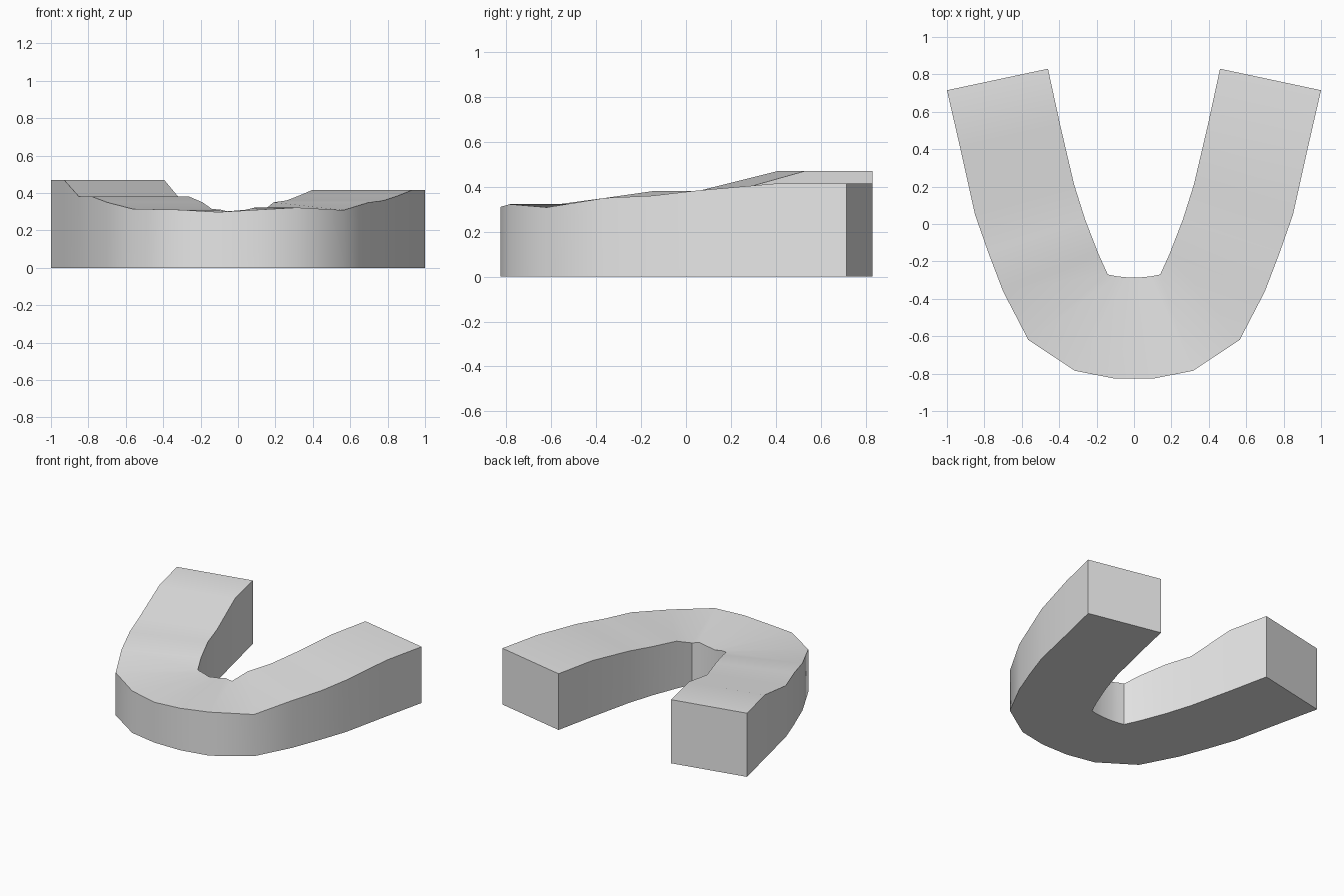
import bpy
import bmesh
import math

if "Cube" in bpy.data.objects:
    bpy.data.objects.remove(bpy.data.objects["Cube"], do_unlink=True)


def make_material(name, colour):
    material = bpy.data.materials.new(name)
    material.use_nodes = True
    material.diffuse_color = colour
    shader = next(n for n in material.node_tree.nodes if n.type == "BSDF_PRINCIPLED")
    shader.inputs["Base Color"].default_value = colour
    return material


# Half plan of the bend, from arm tip to middle: outer and inner edge
outer_edge = [(1, .715), (.93, .41), (.85, .05), (.78, -.15),
              (.70, -.36), (.565, -.62), (.315, -.785), (.105, -.826)]
inner_edge = [(.46, .83), (.395, .53), (.32, .21), (.26, .02),
              (.19, -.16), (.14, -.27), (.09, -.28), (.04, -.285)]

# Top heights at the same stations for each arm
left_heights = [.415, .415, .383, .36, .35, .308, .322, .31]
right_heights = [.47, .47, .38, .38, .35, .315, .31, .298]


def arm_stations(side, heights):
    return [((side * outer[0], outer[1]), (side * inner[0], inner[1]), height)
            for outer, inner, height in zip(outer_edge, inner_edge, heights)]


def build_bent_bar(name, stations, material):
    bm = bmesh.new()
    rings = []
    for outer, inner, height in stations:
        corners = [(*outer, 0), (*outer, height), (*inner, height), (*inner, 0)]
        rings.append([bm.verts.new(corner) for corner in corners])
    # Skin between neighbouring cross-sections
    for ring, following in zip(rings, rings[1:]):
        for i in range(len(ring)):
            j = (i + 1) % len(ring)
            bm.faces.new((ring[i], ring[j], following[j], following[i]))
    # Flat arm ends
    bm.faces.new(rings[0])
    bm.faces.new(reversed(rings[-1]))
    bmesh.ops.recalc_face_normals(bm, faces=bm.faces)
    mesh = bpy.data.meshes.new(name)
    bm.to_mesh(mesh)
    bm.free()
    mesh.materials.append(material)
    bar = bpy.data.objects.new(name, mesh)
    bpy.context.collection.objects.link(bar)
    return bar


grey = make_material("plain grey", (.8, .8, .8, 1))
path = arm_stations(-1, right_heights) + arm_stations(1, left_heights)[::-1]
bar = build_bent_bar("curved_block", path, grey)

# Soft shading along the bend, crisp block edges
bpy.ops.object.select_all(action="DESELECT")
bar.select_set(True)
bpy.context.view_layer.objects.active = bar
bpy.ops.object.shade_smooth_by_angle(angle=math.radians(30))
